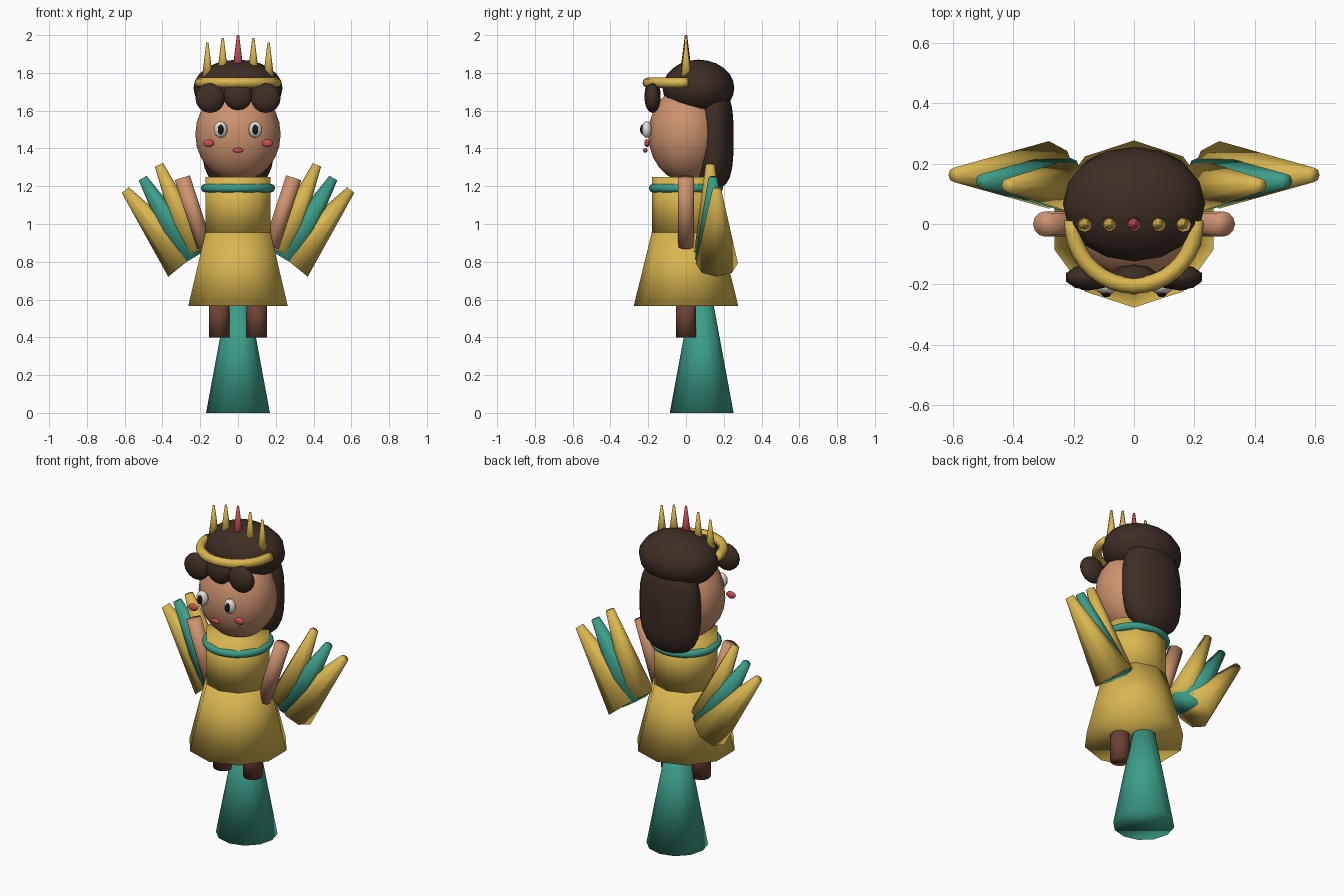
import bpy, bmesh, math
from mathutils import Vector, Matrix

cube = bpy.data.objects.get("Cube")
if cube:
    bpy.data.objects.remove(cube, do_unlink=True)


def material(name, r, g, b):
    m = bpy.data.materials.new(name)
    m.use_nodes = True
    m.diffuse_color = (r, g, b, 1)
    m.node_tree.nodes["Principled BSDF"].inputs["Base Color"].default_value = (r, g, b, 1)
    return m


GOLD = material("gold", .70, .47, .08)
TEAL = material("teal", .045, .34, .25)
SKIN = material("skin", .61, .29, .16)
LEG = material("dark brown", .15, .055, .035)
HAIR = material("hair brown", .048, .027, .018)
RED = material("red", .56, .08, .085)
WHITE = material("eye white", .75, .72, .66)
BLACK = material("pupil black", .012, .01, .009)


def finish(name, bm, mat):
    """Turn a bmesh into a smooth shaded object."""
    bmesh.ops.recalc_face_normals(bm, faces=bm.faces)
    for f in bm.faces:
        f.smooth = True
    mesh = bpy.data.meshes.new(name)
    bm.to_mesh(mesh)
    bm.free()
    mesh.materials.append(mat)
    obj = bpy.data.objects.new(name, mesh)
    bpy.context.collection.objects.link(obj)
    return obj


def cone(name, mat, start, end, r1, r2, sides):
    """Capped tapered cylinder between two points."""
    a, b = Vector(start), Vector(end)
    axis = b - a
    turn = Vector((0, 0, 1)).rotation_difference(axis).to_matrix().to_4x4()
    bm = bmesh.new()
    bmesh.ops.create_cone(bm, cap_ends=True, segments=sides, radius1=r1, radius2=r2,
                          depth=axis.length, matrix=Matrix.Translation((a + b) / 2) @ turn)
    return finish(name, bm, mat)


def ball(name, mat, center, radii, u=16, v=12):
    bm = bmesh.new()
    bmesh.ops.create_uvsphere(bm, u_segments=u, v_segments=v, radius=1,
                              matrix=Matrix.Translation(center) @ Matrix.Diagonal((*radii, 1)))
    return finish(name, bm, mat)


def ring(name, mat, center, major, minor, start=0, sweep=math.tau, steps=24, sides=8):
    """Torus, or part of one with closed ends."""
    closed = sweep >= math.tau
    count = steps if closed else steps + 1
    bm = bmesh.new()
    loops = []
    for i in range(count):
        a = start + sweep * i / steps
        loop = []
        for j in range(sides):
            t = math.tau * j / sides
            r = major + minor * math.cos(t)
            loop.append(bm.verts.new(Vector(center) + Vector(
                (r * math.cos(a), r * math.sin(a), minor * math.sin(t)))))
        loops.append(loop)
    for i in range(steps):
        p, q = loops[i], loops[(i + 1) % count]
        for j in range(sides):
            k = (j + 1) % sides
            bm.faces.new((p[j], p[k], q[k], q[j]))
    if not closed:
        bm.faces.new(loops[0])
        bm.faces.new(loops[-1])
    return finish(name, bm, mat)


# Dress, collar and stand
cone("stand", TEAL, (0, .083, 0), (0, .083, .6), .169, .058, 12)
cone("skirt", GOLD, (0, 0, .565), (0, 0, .96), .277, .18, 10)
cone("bodice", GOLD, (0, 0, .955), (0, 0, 1.25), .181, .181, 10)
ring("collar", TEAL, (0, 0, 1.19), .174, .023)

# Head and hair
ball("head", SKIN, (0, 0, 1.475), (.226, .2, .25))
ball("hair_cap", HAIR, (0, .066, 1.72), (.236, .19, .15))
back_hair = ball("back_hair", HAIR, (0, 0, 0), (1, 1, 1), 20, 16)
for vert in back_hair.data.vertices:
    # Square the ball off into a long, flat, rounded curtain
    x, y, z = vert.co
    flat = math.hypot(x, y)
    grow = (flat ** 3 + abs(z) ** 3) ** (-1 / 3)
    vert.co = (.192 * x * grow, .15 + .102 * y * grow, 1.455 + .265 * z * grow)
for label, x, z in (("right", -.147, 1.667), ("middle", 0, 1.682), ("left", .147, 1.667)):
    ball(label + "_fringe_curl", HAIR, (x, -.177, z), (.083, .043, .079), 10, 8)

# Mouth
ball("mouth", RED, (0, -.215, 1.39), (.031, .012, .013), 10, 8)

# Crown: front band and a row of spikes
ring("crown_band", GOLD, (0, 0, 1.748), .204, .027, math.pi - .05, math.pi + .1, 18)
for i, top in enumerate((1.96, 1.985, 2.0, 1.985, 1.96)):
    x = (i - 2) * .081
    cone(f"crown_spike_{i + 1}", RED if i == 2 else GOLD,
         (x, 0, top - .2), (x, 0, top), .031, .006, 8)

# Parts found on both sides
for side, s in (("left", 1), ("right", -1)):
    cone(side + "_leg", LEG, (s * .1, 0, .4), (s * .1, 0, .6), .054, .054, 12)
    cone(side + "_arm", SKIN, (s * .176, 0, .88), (s * .295, 0, 1.245), .042, .042, 12)
    ball(side + "_eye", WHITE, (s * .092, -.208, 1.5), (.036, .027, .044), 12, 8)
    ball(side + "_pupil", BLACK, (s * .092, -.231, 1.5), (.016, .012, .026), 10, 8)
    ball(side + "_cheek", RED, (s * .155, -.207, 1.428), (.031, .014, .021), 10, 8)
    # Fan of wing feathers, given by tip position, lean and base radius
    for label, mat, x, y, z, lean, r in (("inner", GOLD, .418, .128, 1.313, 23, .085),
                                         ("middle", TEAL, .505, .142, 1.243, 31, .095),
                                         ("outer", GOLD, .597, .163, 1.18, 39, .112)):
        a = math.radians(lean)
        cone(f"{side}_{label}_feather", mat,
             (s * (x - .5 * math.sin(a)), y, z - .5 * math.cos(a)), (s * x, y, z), r, .024, 8)
